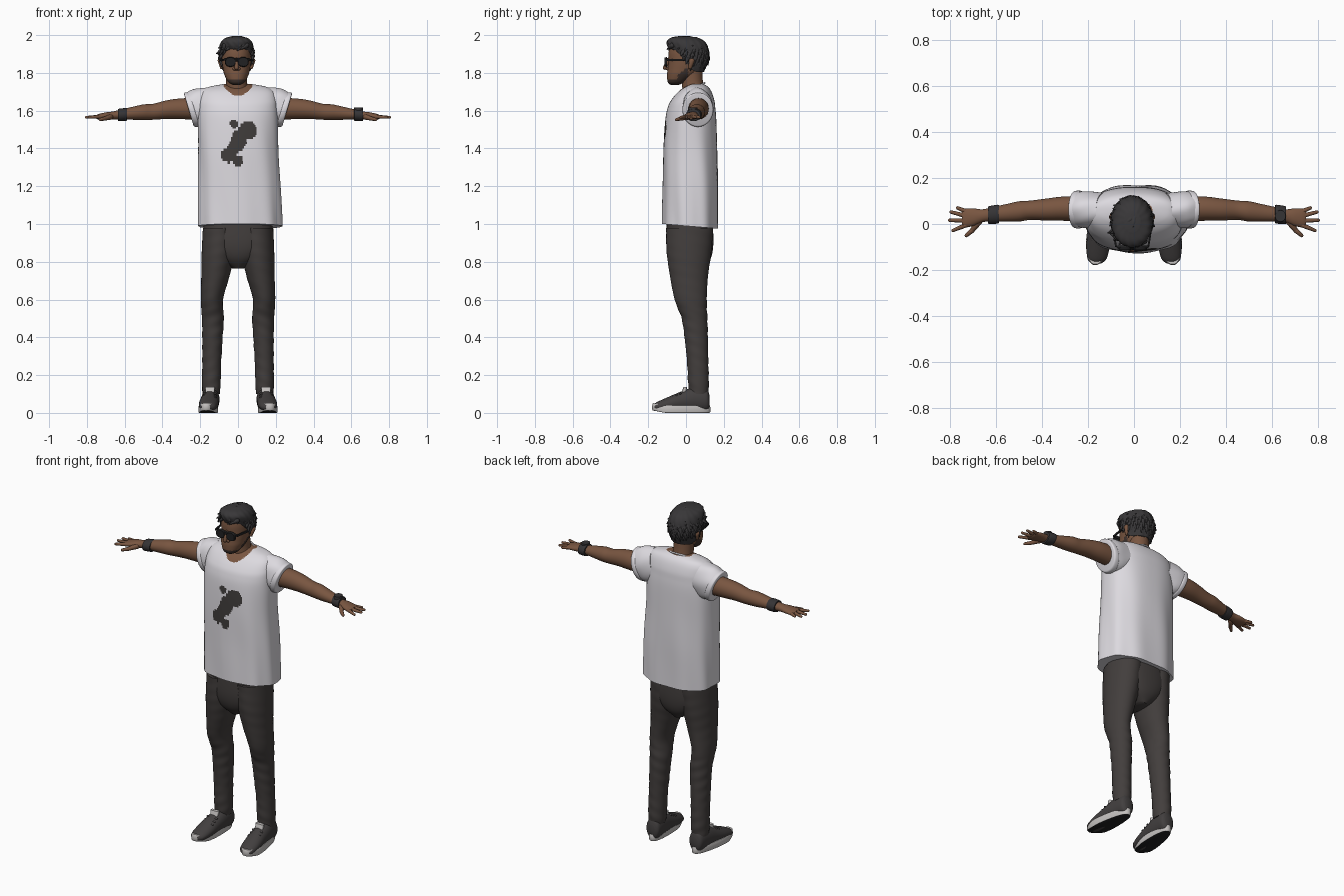
import bpy
import bmesh
import math
from mathutils import Vector

cube = bpy.data.objects.get("Cube")
if cube:
    bpy.data.objects.remove(cube, do_unlink=True)


def material(name, r, g, b):
    mat = bpy.data.materials.new(name)
    mat.use_nodes = True
    mat.diffuse_color = (r, g, b, 1)
    for node in mat.node_tree.nodes:
        if node.type == 'BSDF_PRINCIPLED':
            node.inputs["Base Color"].default_value = (r, g, b, 1)
            node.inputs["Roughness"].default_value = 0.8
    return mat


skin = material("brown skin", .19, .092, .052)
hair = material("dark hair", .04, .038, .04)
beard = material("beard brown", .05, .033, .027)
cotton = material("white cotton", .72, .70, .74)
denim = material("charcoal denim", .055, .048, .046)
ink = material("print ink", .05, .045, .043)
canvas = material("shoe canvas", .055, .05, .05)
rubber = material("pale rubber", .55, .53, .52)
black = material("black plastic", .015, .015, .016)
leather = material("strap leather", .035, .033, .035)
parts = []


def finish(name, bm, mats, rule=None):
    """Turn a bmesh into a named object, colouring its faces by a rule."""
    bmesh.ops.recalc_face_normals(bm, faces=bm.faces)
    bm.normal_update()
    if rule:
        for face in bm.faces:
            face.material_index = rule(face.calc_center_median(), face.normal)
    mesh = bpy.data.meshes.new(name)
    bm.to_mesh(mesh)
    bm.free()
    for mat in mats:
        mesh.materials.append(mat)
    ob = bpy.data.objects.new(name, mesh)
    bpy.context.collection.objects.link(ob)
    parts.append(ob)
    return ob


def spline(rows, steps):
    """Smoothly resample rows of numbers."""
    out = []
    last = len(rows) - 1
    for i in range(last):
        around = [rows[min(max(i + k, 0), last)] for k in (-1, 0, 1, 2)]
        for j in range(steps):
            u = j / steps
            out.append([b + .5 * u * (c - a + u * (2 * a - 5 * b + 4 * c - d + u * (3 * (b - c) + d - a)))
                        for a, b, c, d in zip(*around)])
    return out + [rows[-1]]


def loft(name, mats, rows, axis='Z', segs=32, steps=6, power=2, ripple=None, warp=None, rule=None):
    """Skin rounded sections, each (position, centre a, centre b, radius a, radius b)."""
    bm = bmesh.new()
    rings = []
    for t, a, b, ra, rb in spline(rows, steps):
        ring = []
        for k in range(segs):
            ang = math.tau * k / segs
            c, s = math.cos(ang), math.sin(ang)
            grow = ripple(ang, t) if ripple else 1
            u = a + ra * grow * math.copysign(abs(c) ** (2 / power), c)
            v = b + rb * grow * math.copysign(abs(s) ** (2 / power), s)
            p = Vector({'X': (t, u, v), 'Y': (u, t, v), 'Z': (u, v, t)}[axis])
            ring.append(bm.verts.new(warp(p) if warp else p))
        rings.append(ring)
    for low, high in zip(rings, rings[1:]):
        for k in range(segs):
            n = (k + 1) % segs
            bm.faces.new((low[k], low[n], high[n], high[k]))
    bm.faces.new(rings[0])
    bm.faces.new(rings[-1])
    return finish(name, bm, mats, rule)


def capsules(name, mat, items):
    """Tapered rounded rods, each (start, end, start radius, end radius)."""
    bm = bmesh.new()
    for p, q, r1, r2 in items:
        p, q = Vector(p), Vector(q)
        turn = (q - p).to_track_quat('Z', 'Y')
        for v in bmesh.ops.create_uvsphere(bm, u_segments=12, v_segments=8, radius=1)["verts"]:
            v.co = q + turn @ (v.co * r2) if v.co.z > .01 else p + turn @ (v.co * r1)
    return finish(name, bm, [mat])


def ring(name, mat, loc, tilt, size, thick, scale):
    bpy.ops.mesh.primitive_torus_add(major_radius=size, minor_radius=thick, major_segments=40,
                                     minor_segments=8, location=loc, rotation=(tilt, 0, 0))
    ob = bpy.context.object
    ob.name, ob.scale = name, scale
    ob.data.materials.append(mat)
    parts.append(ob)


def blend(v, low, high):
    u = min(max((v - low) / (high - low), 0), 1)
    return u * u * (3 - 2 * u)


# Shirt body with folds, open neckline and chest print
blobs = [(.052, 1.495, .048, .05), (-.022, 1.53, .022, .022), (.005, 1.445, .04, .055),
         (-.05, 1.365, .042, .04), (.0, 1.335, .028, .028), (-.025, 1.40, .03, .04)]


def shirt_colour(c, n):
    if c.z > 1.65 and (c.x / .074) ** 2 + ((c.y - .02) / .08) ** 2 < 1:
        return 2
    printed = any(((c.x - x) / w) ** 2 + ((c.z - z) / h) ** 2 < 1 for x, z, w, h in blobs)
    return 1 if printed and c.y < 0 else 0


def hem_slope(p):
    p.z -= .08 * (p.y - .02) * max(0, (1.2 - p.z) / .2)
    return p


def shirt_folds(ang, t):
    return 1 + .016 * max(0, (1.62 - t) / .62) * math.sin(9 * ang + 3 * t) + .004 * math.sin(5 * ang + 14 * t)


loft("shirt_body", [cotton, ink, skin],
     [(.988, .012, .022, .222, .148), (1.2, .008, .024, .218, .146), (1.4, .002, .023, .212, .142),
      (1.55, 0, .026, .212, .135), (1.62, 0, .03, .21, .125), (1.66, 0, .037, .206, .112),
      (1.70, 0, .047, .192, .088), (1.725, 0, .056, .155, .062), (1.74, 0, .06, .08, .035)],
     segs=200, steps=14, power=2.4, ripple=shirt_folds, warp=hem_slope, rule=shirt_colour)
ring("shirt_collar", cotton, (0, .02, 1.71), math.radians(25), .08, .005, (.95, 1.08, 1))

# Neck and head
loft("neck", [skin], [(1.64, -.002, .045, .064, .06), (1.70, -.004, .042, .06, .06),
                      (1.75, -.008, .034, .055, .056), (1.83, -.008, .03, .055, .055)])


def beard_rule(c, n):
    jaw = -.045 < c.y < .012 and c.z < 1.80 + .8 * (c.y + .03)
    return 1 if c.z < 1.767 or jaw else 0


loft("head", [skin, beard],
     [(1.737, -.008, -.06, .022, .022), (1.752, -.008, -.05, .044, .047), (1.79, -.008, -.024, .064, .076),
      (1.82, -.008, -.008, .071, .089), (1.86, -.008, .007, .077, .1), (1.91, -.008, .01, .078, .102),
      (1.95, -.008, .012, .07, .09), (1.985, -.008, .012, .035, .045)],
     segs=56, steps=8, power=2.2, rule=beard_rule)
capsules("nose", skin, [((-.008, -.092, 1.872), (-.008, -.111, 1.828), .009, .012),
                        ((-.02, -.098, 1.822), (.004, -.098, 1.822), .009, .009)])
capsules("mouth", beard, [((-.028, -.088, 1.789), (.012, -.088, 1.789), .006, .006)])
capsules("ears", skin, [((-.008 + s * .078, .022, 1.83), (-.008 + s * .085, .03, 1.862), .01, .016) for s in (1, -1)])

# Sunglasses
for s, side in ((1, "left"), (-1, "right")):
    x = -.006 + s * .034
    loft(side + "_lens", [black], [(-.113, x, 1.858, .026, .023), (-.1, x, 1.858, .029, .026)],
         'Y', steps=2, power=2.4)
    loft(side + "_temple", [black], [(-.1, -.008 + s * .07, 1.868, .004, .006), (-.03, -.008 + s * .081, 1.868, .004, .006),
                                     (.03, -.008 + s * .084, 1.866, .004, .005)], 'Y', segs=12, power=5)
capsules("glasses_bridge", black, [((-.018, -.108, 1.866), (.006, -.108, 1.866), .005, .005),
                                   ((-.07, -.1, 1.872), (.058, -.1, 1.872), .006, .006)])


# Hair cap with a raised front hairline, covered in locks
def hairline(y):
    return 1.925 - .12 * blend(y, -.075, .06)


def lift_front(p):
    p.z = 2 - (2 - p.z) * (2 - hairline(p.y)) / .2
    return p


loft("hair_cap", [hair],
     [(1.80, -.008, .002, .08, .092), (1.86, -.008, .008, .088, .108), (1.92, -.008, .01, .089, .109),
      (1.965, -.008, .01, .072, .088), (1.99, -.008, .01, .035, .045)],
     segs=64, ripple=lambda ang, t: 1 + .02 * math.sin(15 * ang + 50 * t), warp=lift_front)
locks = []
crown = Vector((.01, .05, 2.0))
count = 260
for i in range(count):
    z = 1 - 1.9 * (i + .5) / count
    ang = i * 2.39996
    r = math.sqrt(1 - z * z)
    n = Vector((r * math.cos(ang), r * math.sin(ang), z))
    p = Vector((-.008 + .082 * n.x, .01 + .102 * n.y, 1.89 + .092 * n.z))
    if p.z < hairline(p.y) + .015:
        continue
    flow = p - crown
    flow = (flow - n * flow.dot(n)).normalized()
    if p.y < -.02:
        flow = (flow + Vector((-.7, 0, 0))).normalized()
    q = p + flow * (.034 + .012 * math.sin(i * 7)) + n * .006
    q.z = min(q.z, 1.992)
    locks.append((p, q, .014, .003))
for k in range(7):
    x = .045 - .019 * k
    locks.append(((x, -.085 + .006 * abs(k - 2), 1.945), (x - .03, -.1 + .009 * k, 1.925 - .006 * k), .014, .003))
capsules("hair_locks", hair, locks)

# Everything that comes in a left and right pair
for s, side in ((1, "left"), (-1, "right")):
    def along(rows):
        return [(s * t, *rest) for t, *rest in rows]

    def tilt(p):
        p.x += s * .3 * (p.z - 1.605)
        return p

    # Sleeve with rolled cuff
    loft(side + "_sleeve", [cotton], along([(.13, .06, 1.628, .075, .095), (.20, .062, 1.615, .08, .1),
                                            (.252, .063, 1.605, .077, .086)]), 'X', segs=40, warp=tilt,
         ripple=lambda ang, t: 1 + .015 * math.sin(6 * ang + 30 * t))
    loft(side + "_sleeve_cuff", [cotton], along([(.228, .063, 1.606, .076, .086), (.234, .063, 1.606, .082, .091),
                                                 (.256, .063, 1.605, .081, .09), (.261, .063, 1.605, .074, .083)]),
         'X', segs=40, steps=3, warp=tilt)

    # Arm, palm and fingers
    loft(side + "_arm", [skin], along([(.18, .065, 1.61, .055, .058), (.30, .067, 1.61, .053, .055),
                                       (.38, .063, 1.605, .048, .049), (.45, .06, 1.594, .042, .042),
                                       (.50, .055, 1.592, .044, .041), (.56, .048, 1.586, .038, .034),
                                       (.62, .042, 1.58, .031, .026), (.66, .036, 1.575, .028, .021),
                                       (.70, .03, 1.572, .038, .019), (.735, .026, 1.568, .041, .015),
                                       (.75, .025, 1.567, .034, .01)]), 'X')
    hand = [(.73, .054, .768, .07), (.735, .036, .797, .052), (.735, .015, .803, .016), (.73, -.004, .788, -.028)]
    fingers = [((s * x, y, 1.568), (s * u, v, 1.565), .0105, .0075) for x, y, u, v in hand]
    fingers += [((s * .675, .012, 1.567), (s * .705, -.028, 1.558), .015, .011),
                ((s * .705, -.028, 1.558), (s * .73, -.05, 1.553), .011, .008)]
    capsules(side + "_fingers", skin, fingers)

    # Wrist strap
    start = .615 if s > 0 else .588
    loft(side + "_wrist_strap", [leather],
         along([(start, .044, 1.58, .036, .03), (start + .005, .043, 1.58, .041, .034),
                (start + .043, .039, 1.577, .039, .033), (start + .048, .039, 1.577, .034, .028)]), 'X', steps=3)

    # Trouser leg with creases
    loft(side + "_trouser_leg", [denim],
         [(t, s * x, *rest) for t, x, *rest in
          [(.10, .142, .068, .046, .05), (.16, .141, .066, .049, .055), (.27, .139, .062, .05, .056),
           (.40, .135, .054, .054, .062), (.50, .133, .045, .058, .068), (.60, .138, .025, .059, .085),
           (.72, .12, .016, .074, .1), (.85, .104, .016, .088, .118), (.98, .096, .02, .09, .125)]],
         segs=40, steps=10, ripple=lambda ang, t: 1 + (.022 if t < .56 else .007) * math.sin(95 * t + 2 * s * ang)
         * math.cos(ang + 9 * t))

    # Shoe upper, sole and tongue
    loft(side + "_shoe", [canvas],
         [(t, s * x, *rest) for t, x, *rest in
          [(.124, .142, .06, .025, .035), (.108, .142, .068, .042, .062), (.05, .145, .07, .047, .068),
           (-.02, .15, .06, .049, .055), (-.09, .156, .046, .051, .04), (-.15, .161, .034, .042, .025),
           (-.172, .164, .03, .022, .014)]], 'Y')

    def sole_shape(p):
        wide = 1 - .16 * blend(p.y, -.1, .08)
        p.x = s * (.155 - .09 * (p.y + .03)) + p.x * wide
        p.z += .012 * blend(-p.y, .1, .18)
        return p

    loft(side + "_sole", [rubber, black],
         [(0, 0, -.025, .049, .148), (.006, 0, -.025, .052, .154), (.036, 0, -.025, .051, .153),
          (.04, 0, -.025, .047, .148)], segs=48, steps=2, power=2.3, warp=sole_shape,
         rule=lambda c, n: 1 if n.z < -.7 else 0)
    loft(side + "_shoe_tongue", [rubber], [(.1, s * .149, -.014, .023, .012), (.136, s * .148, -.004, .026, .01)],
         steps=3, power=4)
    capsules(side + "_laces", canvas, [((s * .15 - .03, y, .118 + .5 * y), (s * .15 + .03, y, .118 + .5 * y), .006, .006)
                                       for y in (-.03, -.05, -.07)])

# Watch case and trouser seat
loft("watch_case", [leather], [(1.60, .638, .035, .024, .026), (1.617, .638, .035, .023, .025)], steps=2)
loft("trouser_seat", [denim], [(.765, 0, .025, .03, .07), (.82, 0, .022, .12, .11), (.90, 0, .02, .18, .125),
                               (1.03, 0, .02, .18, .12)], segs=48, power=2.3)

# Soft shading with crisp edges
bpy.ops.object.select_all(action='DESELECT')
for ob in parts:
    ob.select_set(True)
bpy.context.view_layer.objects.active = parts[0]
bpy.ops.object.shade_smooth_by_angle(angle=math.radians(45))
